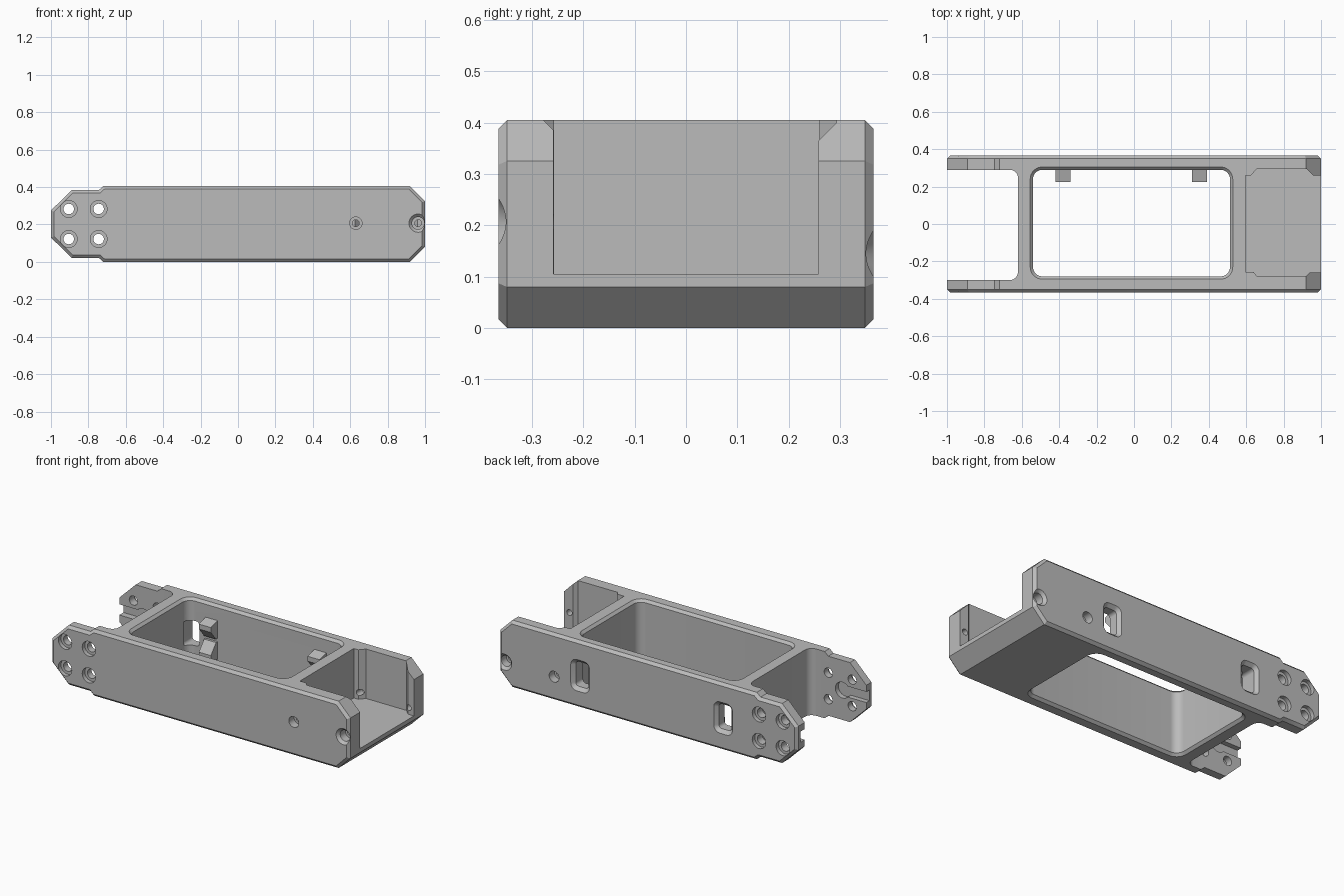
import bpy
import bmesh
import math

old = bpy.data.objects.get("Cube")
if old:
    bpy.data.objects.remove(old, do_unlink=True)

grey = bpy.data.materials.new("plain grey")
grey.use_nodes = True
grey.diffuse_color = (0.5, 0.5, 0.5, 1)
grey.node_tree.nodes["Principled BSDF"].inputs["Base Color"].default_value = (0.5, 0.5, 0.5, 1)


def solid(name, rings, bevel=0):
    """Closed solid skinned through rings of equal point count."""
    bm = bmesh.new()
    loops = [[bm.verts.new(p) for p in ring] for ring in rings]
    n = len(loops[0])
    for a, b in zip(loops, loops[1:]):
        for i in range(n):
            j = (i + 1) % n
            bm.faces.new((a[i], a[j], b[j], b[i]))
    caps = [bm.faces.new(loops[0]), bm.faces.new(loops[-1])]
    bmesh.ops.recalc_face_normals(bm, faces=bm.faces[:])
    if bevel:
        edges = [e for f in caps for e in f.edges]
        bmesh.ops.bevel(bm, geom=edges, offset=bevel, segments=1, affect='EDGES')
    mesh = bpy.data.meshes.new(name)
    bm.to_mesh(mesh)
    bm.free()
    mesh.materials.append(grey)
    obj = bpy.data.objects.new(name, mesh)
    bpy.context.collection.objects.link(obj)
    return obj


def along_y(profile, y):
    return [(u, y, v) for u, v in profile]


def along_z(profile, z):
    return [(u, v, z) for u, v in profile]


def circle(x, z, r, n=32):
    return [(x + r * math.cos(2 * math.pi * i / n), z + r * math.sin(2 * math.pi * i / n))
            for i in range(n)]


def rounded(u0, u1, v0, v1, r, grow=0, steps=8):
    """Rounded rectangle, optionally grown outwards."""
    pts = []
    corners = [(u1 - r, v1 - r), (u0 + r, v1 - r), (u0 + r, v0 + r), (u1 - r, v0 + r)]
    for k, (cu, cv) in enumerate(corners):
        for i in range(steps + 1):
            a = math.pi / 2 * (k + i / steps)
            pts.append((cu + (r + grow) * math.cos(a), cv + (r + grow) * math.sin(a)))
    return pts


def cut(cutter):
    mod = frame.modifiers.new("cut", 'BOOLEAN')
    mod.operation = 'DIFFERENCE'
    mod.solver = 'EXACT'
    mod.object = cutter
    bpy.context.view_layer.update()
    graph = bpy.context.evaluated_depsgraph_get()
    mesh = bpy.data.meshes.new_from_object(frame.evaluated_get(graph))
    frame.modifiers.clear()
    frame.data = mesh
    bpy.data.objects.remove(cutter, do_unlink=True)


def bore(x, z, steps, side):
    """Stepped round hole: pairs of depth below the side face and radius."""
    cut(solid("bore", [along_y(circle(x, z, r), side * (0.365 - d)) for d, r in steps]))


# Chamfered main frame, including the narrower arms
half = [(-1, 0.13), (-0.89, 0.022), (-0.745, 0.022), (-0.72, 0), (0.92, 0), (1, 0.08)]
outline = half + [(x, 0.405 - z) for x, z in reversed(half)]
frame = solid("frame", [along_y(outline, -0.365), along_y(outline, 0.365)], bevel=0.016)

# Open gap between the arms
gap = rounded(-1.3, -0.62, -0.30, 0.29, 0.045)
cut(solid("gap", [along_z(gap, -0.1), along_z(gap, 0.5)]))

# Central window with chamfered rims
levels = [(-0.02, 0.035), (0.015, 0), (0.39, 0), (0.425, 0.035)]
cut(solid("window", [along_z(rounded(-0.54, 0.513, -0.28, 0.29, 0.05, g), z) for z, g in levels]))

# End pocket
pocket = [(0.595, -0.257), (0.64, -0.257), (0.655, -0.278), (0.92, -0.278), (0.94, -0.258),
          (1.1, -0.258), (1.1, 0.258), (0.96, 0.258), (0.925, 0.293), (0.655, 0.293),
          (0.625, 0.26), (0.595, 0.26)]
cut(solid("pocket", [along_z(pocket, 0.105), along_z(pocket, 0.5)]))

for side, z_pin in ((-1, 0.207), (1, 0.145)):
    # Stepped screw holes in the arms
    for x in (-0.905, -0.745):
        for z in (0.122, 0.283):
            bore(x, z, [(-0.02, 0.045), (0.025, 0.045), (0.025, 0.028), (0.12, 0.028)], side)
    # Pin holes beside the pocket and at the open end
    bore(0.63, z_pin, [(-0.02, 0.033), (0.05, 0.033), (0.05, 0.018), (0.15, 0.018)], side)
    bore(0.963, z_pin, [(-0.004, 0.053), (0.016, 0.033), (0.065, 0.033),
                        (0.065, 0.018), (0.15, 0.018)], side)
    # Keyhole groove on the inside of each arm
    y_in, y_out = side * 0.27, side * 0.33
    for shape in (rounded(-1.1, -0.80, 0.17, 0.235, 0.03), circle(-0.84, 0.2025, 0.048)):
        cut(solid("groove", [along_y(shape, y_in), along_y(shape, y_out)]))

# Latch slots through the back wall, with a chamfered mouth
for x in (-0.505, 0.455):
    mouth = [(0.25, 0), (0.345, 0), (0.375, 0.03)]
    cut(solid("slot", [along_y(rounded(x - 0.043, x + 0.043, 0.12, 0.27, 0.02, g), y)
                       for y, g in mouth]))

# Paired hooks on the inside of the back wall
hook = [(0.30, 0.205), (0.275, 0.205), (0.225, 0.265), (0.225, 0.295), (0.30, 0.315)]
parts = [frame]
for label, x in (("right", -0.38), ("left", 0.35)):
    for level, flip in (("upper", False), ("lower", True)):
        shape = [(y, 0.39 - z if flip else z) for y, z in hook]
        parts.append(solid(label + "_" + level + "_hook",
                           [[(x + s, y, z) for y, z in shape] for s in (-0.04, 0.04)]))

# Smooth the round surfaces and keep the edges sharp
bpy.ops.object.select_all(action='DESELECT')
for part in parts:
    part.select_set(True)
bpy.context.view_layer.objects.active = frame
bpy.ops.object.shade_smooth_by_angle(angle=math.radians(30))
